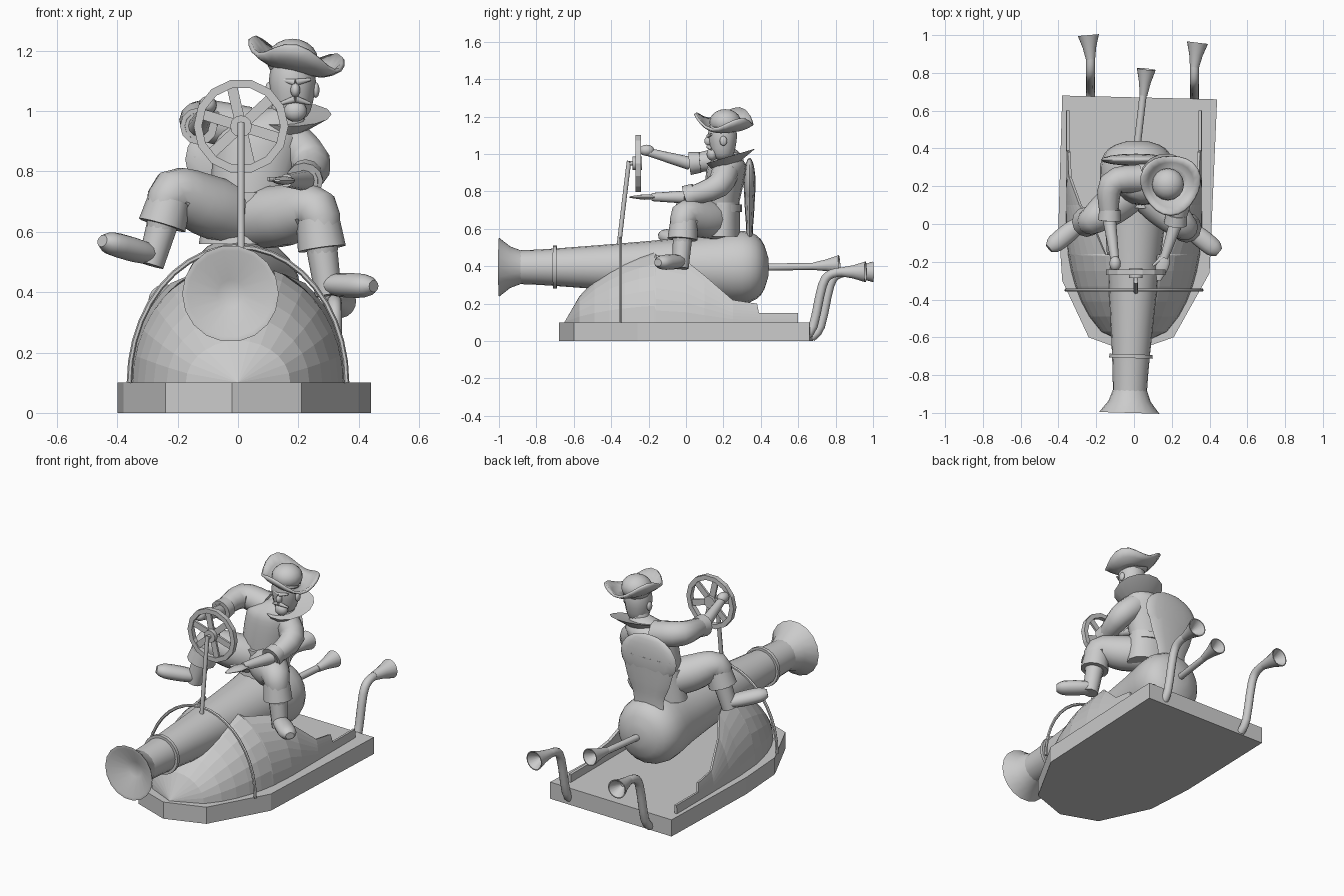
import bpy, bmesh
from math import sin, cos, pi, radians, sqrt, asin
from mathutils import Vector, Matrix

default_cube = bpy.data.objects.get("Cube")
if default_cube:
    bpy.data.objects.remove(default_cube)

colour = (.6, .6, .6, 1)
grey = bpy.data.materials.new("plain_grey")
grey.use_nodes = True
grey.diffuse_color = colour
grey.node_tree.nodes["Principled BSDF"].inputs["Base Color"].default_value = colour


def finish(name, bm, smooth=True):
    bmesh.ops.recalc_face_normals(bm, faces=bm.faces[:])
    mesh = bpy.data.meshes.new(name)
    bm.to_mesh(mesh)
    bm.free()
    mesh.materials.append(grey)
    part = bpy.data.objects.new(name, mesh)
    bpy.context.collection.objects.link(part)
    if smooth:
        bpy.ops.object.select_all(action='DESELECT')
        part.select_set(True)
        bpy.context.view_layer.objects.active = part
        bpy.ops.object.shade_smooth_by_angle(angle=radians(50))
    return part


def thicken(part, thickness):
    part.modifiers.new("thickness", 'SOLIDIFY').thickness = thickness


def bridge(bm, first, second):
    """Join two closed rings of vertices with quads."""
    for k in range(len(first)):
        bm.faces.new((first[k - 1], first[k], second[k], second[k - 1]))


def spline(knots, steps):
    """Pass a smooth curve through position-and-radius knots."""
    curve = []
    for i in range(len(knots) - 1):
        b, c = knots[i], knots[i + 1]
        enter = (c - knots[max(i - 1, 0)]) / 2
        leave = (knots[min(i + 2, len(knots) - 1)] - b) / 2
        for step in range(steps):
            t = step / steps
            ease = t * t * (3 - 2 * t)
            curve.append(b.lerp(c, ease) + enter * t * (1 - t) ** 2 - leave * t * t * (1 - t))
    return curve + [knots[-1]]


def sweep(name, path, radii, steps=3, sides=12, squash=1, axis=None):
    """Skin rings along a path; squash flattens them, axis fixes their facing."""
    knots = spline([Vector((*p, r)) for p, r in zip(path, radii)], steps)
    bm = bmesh.new()
    rings, across = [], None
    for i, knot in enumerate(knots):
        along = axis or (knots[min(i + 1, len(knots) - 1)] - knots[max(i - 1, 0)]).xyz
        along = Vector(along).normalized()
        if across is None:
            steep = abs(along.z) > .7
            across = along.cross(Vector((0, steep, not steep)))
        across = (across - along * across.dot(along)).normalized()
        up = along.cross(across) * squash
        turns = [2 * pi * k / sides for k in range(sides)]
        rings.append([bm.verts.new(knot.xyz + (across * cos(a) + up * sin(a)) * knot.w)
                      for a in turns])
    for first, second in zip(rings, rings[1:]):
        bridge(bm, first, second)
    bm.faces.new(rings[0])
    bm.faces.new(rings[-1])
    return finish(name, bm)


def ball(name, centre, size):
    bm = bmesh.new()
    matrix = Matrix.Translation(centre) @ Matrix.Diagonal((*size, 1))
    bmesh.ops.create_uvsphere(bm, u_segments=16, v_segments=10, radius=1, matrix=matrix)
    finish(name, bm)


def trumpet(name, start, end, thin, wide):
    """Flared horn with a dished mouth."""
    start, end = Vector(start), Vector(end)
    middle = start.lerp(end, .5)
    sweep(name, (start, middle, end, end, middle),
          (thin, (thin + wide) * .45, wide, wide * .9, thin * .5),
          steps=1, sides=18, axis=end - start)


# Boat-shaped base slab
outline = [(-.38, .68), (.44, .66), (.4, -.26), (.21, -.6), (-.02, -.68), (-.24, -.6),
           (-.38, -.3), (-.4, 0)]
bm = bmesh.new()
floor = bm.faces.new([bm.verts.new((x, y, 0)) for x, y in outline])
raised = bmesh.ops.extrude_face_region(bm, geom=[floor])["geom"]
bmesh.ops.translate(bm, vec=(0, 0, .1), verts=[v for v in raised if isinstance(v, bmesh.types.BMVert)])
finish("base_slab", bm, smooth=False)

# Faceted cowl: half arches with an elliptical bow, cut open and stepped toward the rear
whole = [(y / 100, 1) for y in range(-65, -16, 8)]
opened = [(-.16, .36), (0, .33), (.1, .25), (.25, .12), (.38, .1), (.39, .05), (.6, .05)]
bm = bmesh.new()
for side in (-1, 1):
    arches = []
    for y, cut in whole + opened:
        bow = sqrt(max(0, 1 - (min(y, 0) / .65) ** 2))
        width, height = .36 * bow, max(.42 * bow ** 1.5, .001)
        top = asin(min(1, cut / height))
        turns = [top * k / 7 for k in range(8)]
        arches.append([bm.verts.new((side * width * cos(a), y, .1 + height * sin(a))) for a in turns])
    for first, second in zip(arches, arches[1:]):
        for k in range(7):
            bm.faces.new((first[k], first[k + 1], second[k + 1], second[k]))
bmesh.ops.remove_doubles(bm, verts=bm.verts[:], dist=.002)
thicken(finish("cowl", bm, smooth=False), .015)

# Hoop arching over the cowl
arc = [pi * k / 20 for k in range(21)]
sweep("cowl_hoop", [(.36 * cos(a), -.35, .1 + .45 * sin(a)) for a in arc], [.009] * len(arc),
      steps=1, sides=6)


# Cannon: swelling barrel, reinforcing ring and flared muzzle
def bore(y):
    return Vector((.005 + y * .03, y, .395))


sweep("cannon_barrel", [bore(y) for y in (-.9, -.7, -.2, .1, .3, .4, .44)],
      (.09, .1, .14, .17, .195, .15, .05), sides=20, axis=(0, 1, 0))
sweep("barrel_ring", (bore(-.71), bore(-.69)), (.115, .115), steps=1, sides=20)
trumpet("cannon_muzzle", bore(-.88), bore(-1), .09, .16)

# Stem behind the breech and the two bent exhaust pipes
sweep("rear_stem", (bore(.42), (.05, .7, .4)), (.019, .019))
trumpet("rear_stem_horn", (.05, .68, .4), (.065, .82, .41), .02, .05)
for name, x, back in (("right", -.23, .67), ("left", .32, .63)):
    bends = [(0, .02), (.05, .08), (.1, .3), (.15, .36), (.23, .37)]
    sweep(name + "_exhaust", [(x, back + out, z) for out, z in bends], [.024] * len(bends))
    trumpet(name + "_exhaust_horn", (x, back + .2, .37), (x * 1.05, back + .33, .37), .024, .056)

# Backrest: rounded shield on a narrow waist
sweep("backrest_waist", [(.01, .34, z) for z in (.5, .6, .7, .85)], (.1, .1, .14, .18), squash=.18)
ball("backrest_shield", (.01, .34, .84), (.185, .032, .14))

# Steering column and wheel
hub = Vector((.01, -.255, .95))
sweep("steering_column", ((.01, -.36, .5), (.01, -.31, .92), (.01, -.3, .95), hub),
      [.012] * 4, steps=2, sides=8)
sweep("wheel_hub", (hub + Vector((0, -.03, 0)), hub + Vector((0, .02, 0))), (.036, .036), steps=1)
bm = bmesh.new()
rim = []
for k in range(14):
    a = 2 * pi * k / 14
    corners = ((.157, -.014), (.157, .014), (.13, .014), (.13, -.014))
    rim.append([bm.verts.new(hub + Vector((r * cos(a), depth, r * sin(a)))) for r, depth in corners])
for k in range(len(rim)):
    bridge(bm, rim[k - 1], rim[k])
finish("wheel_rim", bm, smooth=False)
bm = bmesh.new()
for k in range(6):
    spin = Matrix.Translation(hub) @ Matrix.Rotation(pi * k / 3 + .3, 4, 'Y')
    blade = Matrix.Translation((.08, 0, 0)) @ Matrix.Diagonal((.11, .012, .035, 1))
    bmesh.ops.create_cube(bm, size=1, matrix=spin @ blade)
finish("wheel_spokes", bm, smooth=False)

# Rider's trunk and coat
upright = (0, 0, 1)
sweep("torso", ((.03, .18, .57), (.04, .19, .72), (.07, .21, .88), (.09, .22, .95), (.15, .21, 1.01)),
      (.11, .13, .15, .14, .05), sides=16, squash=.7, axis=upright)
sweep("belt", ((.04, .19, .69), (.04, .19, .73)), (.14, .14), steps=1, sides=16, squash=.78, axis=upright)
sweep("coat_skirt", ((.03, .19, .56), (.04, .2, .74)), (.16, .14), sides=16, squash=.62, axis=upright)

# Collar, head and face
throat, spread = Vector((.14, .21, .93)), Vector((.17, .24, .99))
sweep("collar", (throat, spread, spread, throat.lerp(spread, .8)), (.07, .14, .135, .06),
      steps=1, sides=14, axis=(0, -.3, 1))
sweep("neck", (throat, (.17, .2, 1.04)), (.05, .05))
sweep("head", [(.18, .195, z) for z in (.97, 1, 1.1, 1.18)], (.03, .06, .078, .06), axis=upright)
face = Vector((.19, .12, 1.07))
ball("nose", face, (.016, .022, .024))
ball("beard", face + Vector((0, .02, -.07)), (.038, .03, .035))
for side in (-1, 1):
    ball("ear", (.18 + side * .078, .2, 1.07), (.012, .02, .026))
    for name, drop, tip in (("moustache", -.03, -.045), ("brow", .025, .035)):
        sweep(name, (face + Vector((0, 0, drop)), face + Vector((side * .05, .015, tip))), (.012, .005))

# Three-cornered hat with a curled brim, tilted to one side
ball("hat_crown", (.18, .21, 1.17), (.085, .085, .07))
bm = bmesh.new()
rings = []
for k in range(4):
    ring = []
    for step in range(24):
        a = 2 * pi * step / 24
        corner = cos(3 * (a + pi / 2))
        reach = .06 + k * (.03 + .002 * corner)
        x, y = reach * cos(a), reach * sin(a)
        curl = k * k * (.006 + .003 * corner)
        ring.append(bm.verts.new((.195 + x, .21 + y, 1.14 + curl - x * .22)))
    rings.append(ring)
for first, second in zip(rings, rings[1:]):
    bridge(bm, first, second)
thicken(finish("hat_brim", bm), .014)


# Limbs are laid out from their joints
def cuff(name, start, end, radius):
    sweep(name, (start, start, end, end), (radius * .7, radius * .9, radius, radius * .6),
          steps=1, axis=end - start)


def arm(side, *joints):
    shoulder, elbow, wrist, hand = map(Vector, joints)
    sweep(side + "_sleeve", (shoulder, elbow, wrist), (.075, .068, .046), steps=4)
    cuff(side + "_sleeve_cuff", elbow.lerp(wrist, .7), wrist, .062)
    sweep(side + "_forearm", (wrist, hand), (.035, .022))


def leg(side, *joints):
    hip, knee, ankle, toe = map(Vector, joints)
    sweep(side + "_leg", (hip, hip.lerp(knee, .5), knee, knee.lerp(ankle, .5)),
          (.1, .102, .076, .05), steps=4, sides=14)
    cuff(side + "_boot_cuff", knee.lerp(ankle, .1), knee.lerp(ankle, .45), .08)
    sweep(side + "_boot", (knee.lerp(ankle, .4), ankle), (.052, .044))
    heel = ankle + Vector((0, 0, .035))
    sweep(side + "_foot", (heel, heel.lerp(toe, .3), heel.lerp(toe, .8), toe),
          (.04, .05, .048, .025), squash=.8)


arm("right", (.03, .24, .94), (-.12, .21, .97), (-.13, .02, .95), (-.1, -.2, 1.01))
ball("right_hand", (-.1, -.21, 1.02), (.03, .04, .03))
arm("left", (.13, .22, .94), (.24, .17, .83), (.22, 0, .77), (.16, -.18, .77))
sweep("left_hand", ((.17, -.15, .77), (.15, -.22, .77), (.13, -.3, .77)), (.02, .036, .01), squash=.4)
sweep("left_thumb", ((.16, -.17, .77), (.1, -.22, .775)), (.013, .007))
leg("right", (0, .18, .65), (-.22, .02, .73), (-.29, 0, .49), (-.45, -.13, .57))
leg("left", (.05, .18, .64), (.26, -.01, .67), (.3, -.03, .39), (.45, -.15, .42))
